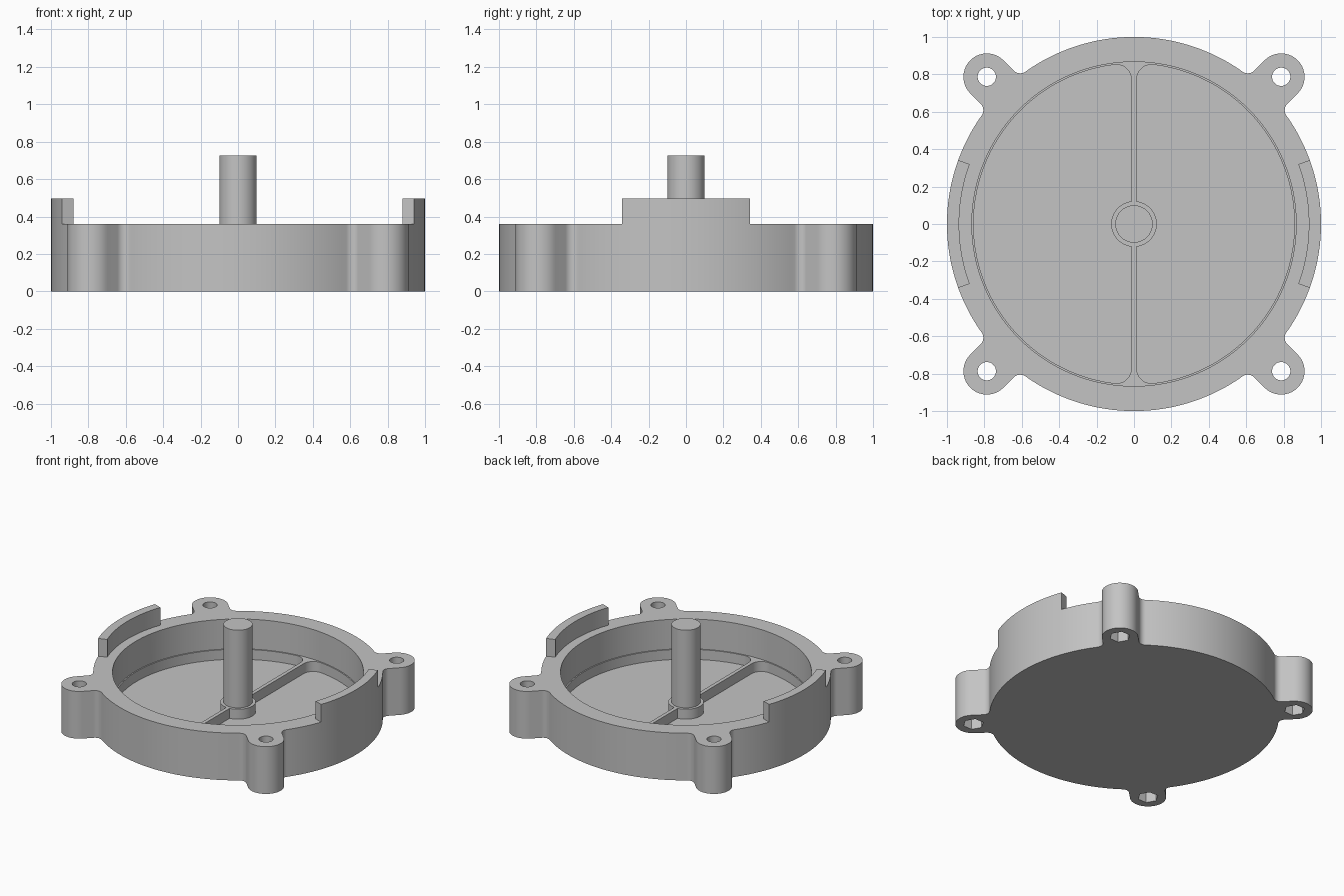
import bpy, bmesh
from math import sin, cos, pi, sqrt, acos, atan2, radians

cube = bpy.data.objects.get("Cube")
if cube:
    bpy.data.objects.remove(cube, do_unlink=True)

grey = bpy.data.materials.new("light grey")
grey.use_nodes = True
colour = (0.55, 0.55, 0.55, 1)
grey.diffuse_color = colour
grey.node_tree.nodes["Principled BSDF"].inputs["Base Color"].default_value = colour

TOP, TAB_TOP, LEDGE, FLOOR = 0.36, 0.495, 0.133, 0.057
EAR, EAR_R, FILLET = 1.113, 0.125, 0.05


def arc(cx, cy, r, a0, a1, n):
    return [(cx + r * cos(a0 + (a1 - a0) * i / n),
             cy + r * sin(a0 + (a1 - a0) * i / n)) for i in range(n + 1)]


def circle(cx, cy, r, n):
    return arc(cx, cy, r, 0, 2 * pi, n)[:-1]


def prism(name, outline, z0, z1):
    """Extrude a closed outline between two heights."""
    bm = bmesh.new()
    face = bm.faces.new([bm.verts.new((x, y, z0)) for x, y in outline])
    ext = bmesh.ops.extrude_face_region(bm, geom=[face])
    for v in ext["geom"]:
        if isinstance(v, bmesh.types.BMVert):
            v.co.z = z1
    bmesh.ops.remove_doubles(bm, verts=bm.verts, dist=1e-5)
    bmesh.ops.recalc_face_normals(bm, faces=bm.faces)
    mesh = bpy.data.meshes.new(name)
    bm.to_mesh(mesh)
    bm.free()
    mesh.materials.append(grey)
    ob = bpy.data.objects.new(name, mesh)
    bpy.context.collection.objects.link(ob)
    return ob


# Body outline: a disc with four filleted ears, built one quadrant at a time
along = sqrt((1 + FILLET) ** 2 - (EAR_R + FILLET) ** 2)
side = EAR_R + FILLET
gap = atan2(side, along)
quadrant = arc(0, 0, 1, -pi / 4, -gap, 28)
quadrant += arc(along, -side, FILLET, pi - gap, pi / 2, 10)
quadrant += arc(EAR, 0, EAR_R, -pi / 2, pi / 2, 28)
quadrant += arc(along, side, FILLET, -pi / 2, gap - pi, 10)
quadrant += arc(0, 0, 1, gap, pi / 4, 28)[:-1]
outline = []
for k in range(4):
    a = pi / 4 + k * pi / 2
    outline += [(x * cos(a) - y * sin(a), x * sin(a) + y * cos(a)) for x, y in quadrant]
clean = [p for i, p in enumerate(outline)
         if (p[0] - outline[i - 1][0]) ** 2 + (p[1] - outline[i - 1][1]) ** 2 > 1e-9]
body = prism("housing", clean, 0, TAB_TOP)

# Everything above the rim goes, except the two raised side tabs
t = radians(20)
trim = (arc(0, 0, 1.4, t, pi - t, 40) + arc(0, 0, 0.935, pi - t, pi + t, 24)
        + arc(0, 0, 1.4, pi + t, 2 * pi - t, 40) + arc(0, 0, 0.935, -t, t, 24))
cutters = [prism("trim_cutter", trim, TOP, 0.7),
           prism("cavity_cutter", circle(0, 0, 0.867, 128), LEDGE, 0.6)]

# Two half-round floor pockets leave the rib, the hub and a thin ledge
RIB, RIM, HUB, F = 0.014, 0.858, 0.122, 0.08
fy = sqrt((RIM - F) ** 2 - (RIB + F) ** 2)
phi = atan2(fy, RIB + F)
h = acos(RIB / HUB)
pocket = (arc(0, 0, RIM, -phi, phi, 56) + arc(RIB + F, fy, F, phi, pi, 14)[1:]
          + arc(0, 0, HUB, h, -h, 28) + arc(RIB + F, -fy, F, pi, 2 * pi - phi, 14)[:-1])
for s in (1, -1):
    cutters.append(prism("pocket_cutter", [(s * x, y) for x, y in pocket], FLOOR, 0.25))

# Bolt holes with hexagonal nut recesses underneath
e = EAR / sqrt(2)
for sx in (1, -1):
    for sy in (1, -1):
        cutters.append(prism("bolt_cutter", circle(sx * e, sy * e, 0.049, 32), -0.1, 0.6))
        cutters.append(prism("nut_cutter", circle(sx * e, sy * e, 0.072, 6), -0.1, 0.12))

for c in cutters:
    c.hide_render = True
    mod = body.modifiers.new(c.name, "BOOLEAN")
    mod.operation, mod.solver, mod.object = "DIFFERENCE", "EXACT", c
bpy.context.view_layer.update()
graph = bpy.context.evaluated_depsgraph_get()
result = bpy.data.meshes.new_from_object(body.evaluated_get(graph))
body.modifiers.clear()
body.data = result
for c in cutters:
    bpy.data.objects.remove(c, do_unlink=True)

# Central shaft standing on the hub
shaft = prism("shaft", circle(0, 0, 0.1, 64), LEDGE, 0.725)

for ob in (body, shaft):
    bpy.ops.object.select_all(action="DESELECT")
    ob.select_set(True)
    bpy.context.view_layer.objects.active = ob
    bpy.ops.object.shade_smooth_by_angle(angle=radians(30))
